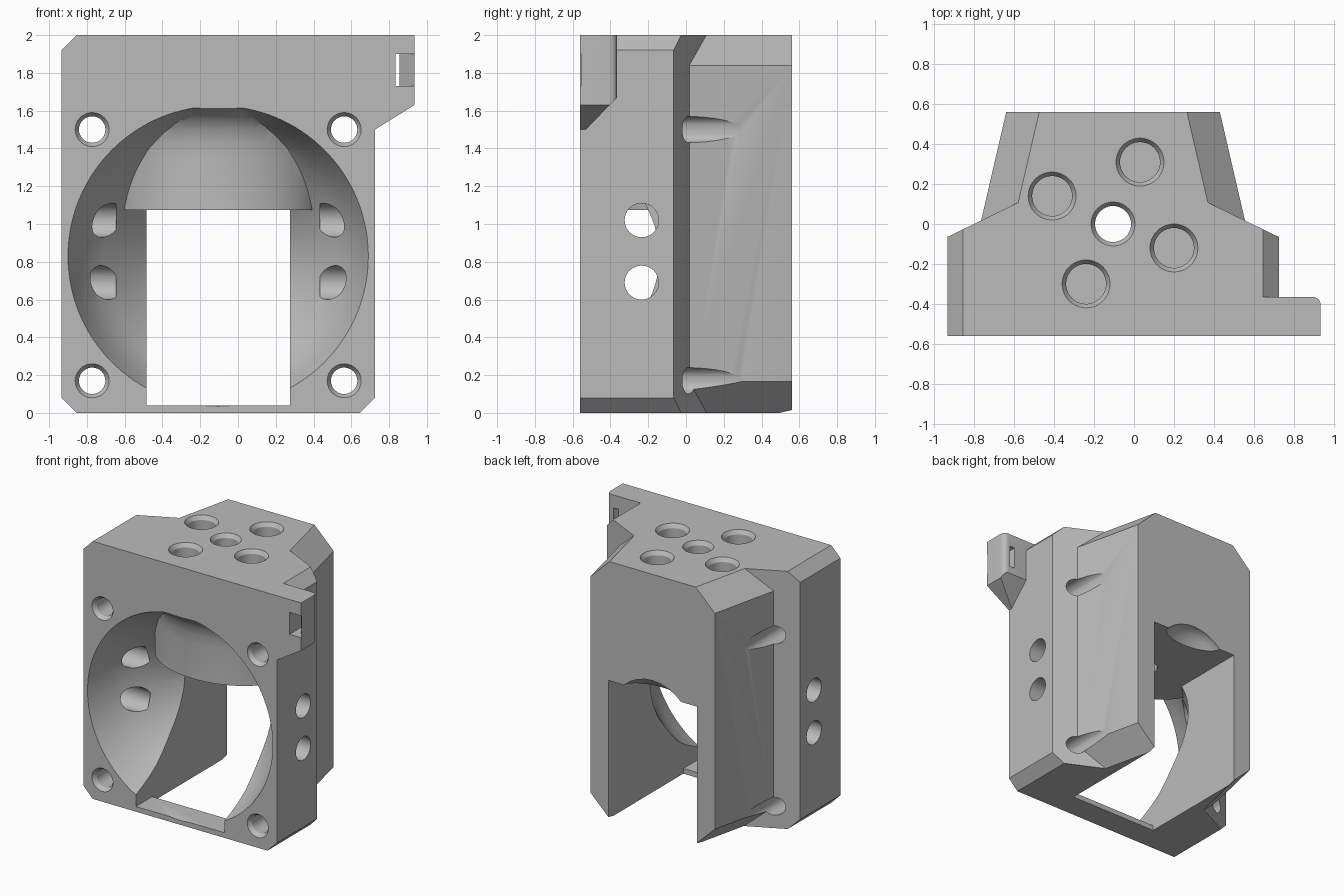
import bpy, bmesh
from math import pi, cos, sin
from mathutils import Vector, Matrix

default = bpy.data.objects.get("Cube")
if default:
    bpy.data.objects.remove(default, do_unlink=True)

CX = -0.105          # centre line of the housing
FAN_Z = 0.83         # height of the fan axis

grey = bpy.data.materials.new("light grey plastic")
grey.use_nodes = True
COLOUR = (0.5, 0.5, 0.5, 1)
grey.diffuse_color = COLOUR
grey.node_tree.nodes["Principled BSDF"].inputs["Base Color"].default_value = COLOUR


def finish(name, bm):
    bmesh.ops.recalc_face_normals(bm, faces=bm.faces)
    mesh = bpy.data.meshes.new(name)
    bm.to_mesh(mesh)
    bm.free()
    mesh.materials.append(grey)
    obj = bpy.data.objects.new(name, mesh)
    bpy.context.collection.objects.link(obj)
    return obj


def prism(name, outline, z0, z1, planes=()):
    """Extrude an xy outline, then trim it with planes (point, outward normal)."""
    bm = bmesh.new()
    face = bm.faces.new([bm.verts.new((x, y, z0)) for x, y in outline])
    top = bmesh.ops.extrude_face_region(bm, geom=[face])["geom"]
    verts = [v for v in top if isinstance(v, bmesh.types.BMVert)]
    bmesh.ops.translate(bm, verts=verts, vec=(0, 0, z1 - z0))
    for point, normal in planes:
        geom = bm.verts[:] + bm.edges[:] + bm.faces[:]
        cut = bmesh.ops.bisect_plane(bm, geom=geom, plane_co=point, plane_no=normal,
                                     clear_outer=True)["geom_cut"]
        edges = [e for e in cut if isinstance(e, bmesh.types.BMEdge)]
        bmesh.ops.contextual_create(bm, geom=edges)
    return finish(name, bm)


def box(name, x, y, z):
    outline = [(x[0], y[0]), (x[1], y[0]), (x[1], y[1]), (x[0], y[1])]
    return prism(name, outline, *z)


def lathe(name, profile, origin, axis, steps=48, scale=(1, 1, 1)):
    """Solid of revolution from (radius, distance) pairs along an axis."""
    bm = bmesh.new()
    rings = [[bm.verts.new((r * cos(2 * pi * i / steps), r * sin(2 * pi * i / steps), d))
              for i in range(steps)] for r, d in profile]
    for a, b in zip(rings, rings[1:]):
        for i in range(steps):
            j = (i + 1) % steps
            bm.faces.new((a[i], a[j], b[j], b[i]))
    bm.faces.new(rings[0])
    bm.faces.new(rings[-1])
    turn = Vector(axis).to_track_quat('Z', 'Y').to_matrix().to_4x4()
    bm.transform(Matrix.Translation(origin) @ Matrix.Diagonal((*scale, 1)) @ turn)
    return finish(name, bm)


def boolean(target, tool, operation):
    mod = target.modifiers.new(operation, 'BOOLEAN')
    mod.operation = operation
    mod.solver = 'EXACT'
    mod.object = tool
    bpy.context.view_layer.objects.active = target
    bpy.ops.object.modifier_apply(modifier=mod.name)
    bpy.data.objects.remove(tool, do_unlink=True)


# Front block with bevelled corners and a sloping rear shoulder
half = 0.83
front = [(CX - half, -0.56), (CX + half, -0.56), (CX + half, -0.065),
         (CX + 0.285, 0.2), (CX - 0.285, 0.2), (CX - half, -0.065)]
corners = [((CX + s * half, 0, z), (s, 0, t))
           for s in (-1, 1) for z, t in ((0.08, -1), (1.92, 1))]
housing = prism("fan_housing", front, 0, 2, corners)

# Tapered rear block with long bevels
TAPER = 0.2315
back = [(CX - 0.734, -0.3), (CX + 0.734, -0.3), (CX + 0.535, 0.56), (CX - 0.535, 0.56)]
bevels = [((CX + s * 0.535, 0.56, z), (s * 0.16, 0.16 * TAPER, t * 0.165))
          for s in (-1, 1) for z, t in ((0.165, -1), (1.84, 1))]
boolean(housing, prism("rear_block", back, 0, 2, bevels), 'UNION')

# Side tab with a rounded corner and sloping underside
R = 0.04
arc = [(0.935 - R + R * cos(a * pi / 12), -0.365 - R + R * sin(a * pi / 12)) for a in range(7)]
tab = [(0.6, -0.56), (0.935, -0.56)] + arc + [(0.6, -0.365)]
under = [((0.935, 0, 1.63), (0.13, 0, -0.21)), ((0, -0.365, 1.67), (0, 0.17, -0.165))]
boolean(housing, prism("side_tab", tab, 1.3, 2, under), 'UNION')

# Strap slot through the tab
strap = [(0.835, -0.6), (0.94, -0.6), (0.935, -0.555), (0.855, -0.45),
         (0.895, -0.3), (0.835, -0.3)]
boolean(housing, prism("strap_slot", strap, 1.73, 1.9), 'DIFFERENCE')

# Air funnel, leaving a flared round boss standing inside it
funnel = lathe("funnel", [(0.795, -0.1), (0.795, 0), (0.765, 0.08), (0.725, 0.17), (0.675, 0.26),
                          (0.61, 0.34), (0.54, 0.42), (0.465, 0.51), (0.38, 0.6),
                          (0.27, 0.68), (0.1, 0.74)],
               (CX, -0.56, FAN_Z), (0, 1, 0), 128)
boss = lathe("boss", [(0.54, 1.075), (0.54, 1.35), (0.55, 1.43), (0.575, 1.5), (0.62, 1.55),
                      (0.68, 1.59), (0.76, 1.615), (0.86, 1.63), (0.86, 1.8)],
             (CX, 0, 0), (0, 0, 1), 96, (1, 0.75, 1))
boolean(funnel, boss, 'DIFFERENCE')
boolean(housing, funnel, 'DIFFERENCE')

# Rear slot, open below, and its front end above the thin lip
sides = (CX - 0.38, CX + 0.38)
boolean(housing, box("rear_slot", sides, (-0.36, 0.7), (-0.1, 1.075)), 'DIFFERENCE')
boolean(housing, box("front_slot", sides, (-0.7, -0.3), (0.04, 0.6)), 'DIFFERENCE')

# Shallow arched relief over the rear opening
dome = [(max(0.35 * sin(i * pi / 16), 0.002), -0.35 * cos(i * pi / 16)) for i in range(17)]
boolean(housing, lathe("arch_relief", dome, (CX, 0.56, 0.825), (0, 0, 1), 48, (1, 0.5, 1)),
        'DIFFERENCE')

# Fan screw holes, countersunk at the front
for s in (-1, 1):
    for z in (0.17, 1.5):
        profile = [(0.09, -0.1), (0.09, 0), (0.07, 0.03), (0.07, 1.3)]
        boolean(housing, lathe("screw_hole", profile, (CX + s * 0.667, -0.56, z), (0, 1, 0), 32),
                'DIFFERENCE')

# Round vents in both side walls
for s in (-1, 1):
    for z in (0.69, 1.02):
        boolean(housing, lathe("side_vent", [(0.09, 0.54), (0.09, 1)],
                               (CX, -0.235, z), (s, 0, 0), 32), 'DIFFERENCE')

# Mounting holes in the top: four blind, one through
for x, y, r, depth in ((-0.41, 0.14, 0.1, 0.28), (0.03, 0.31, 0.1, 0.28), (0.2, -0.12, 0.1, 0.28),
                       (-0.24, -0.3, 0.1, 0.28), (CX, 0, 0.09, 1.1)):
    profile = [(r + 0.02, -0.1), (r + 0.02, 0), (r, 0.03), (r, depth)]
    boolean(housing, lathe("top_hole", profile, (x, y, 2), (0, 0, -1), 40), 'DIFFERENCE')

# Smooth the curved walls, keep the edges crisp
bpy.ops.object.select_all(action='DESELECT')
housing.select_set(True)
bpy.context.view_layer.objects.active = housing
bpy.ops.object.shade_smooth_by_angle(angle=pi / 6)
